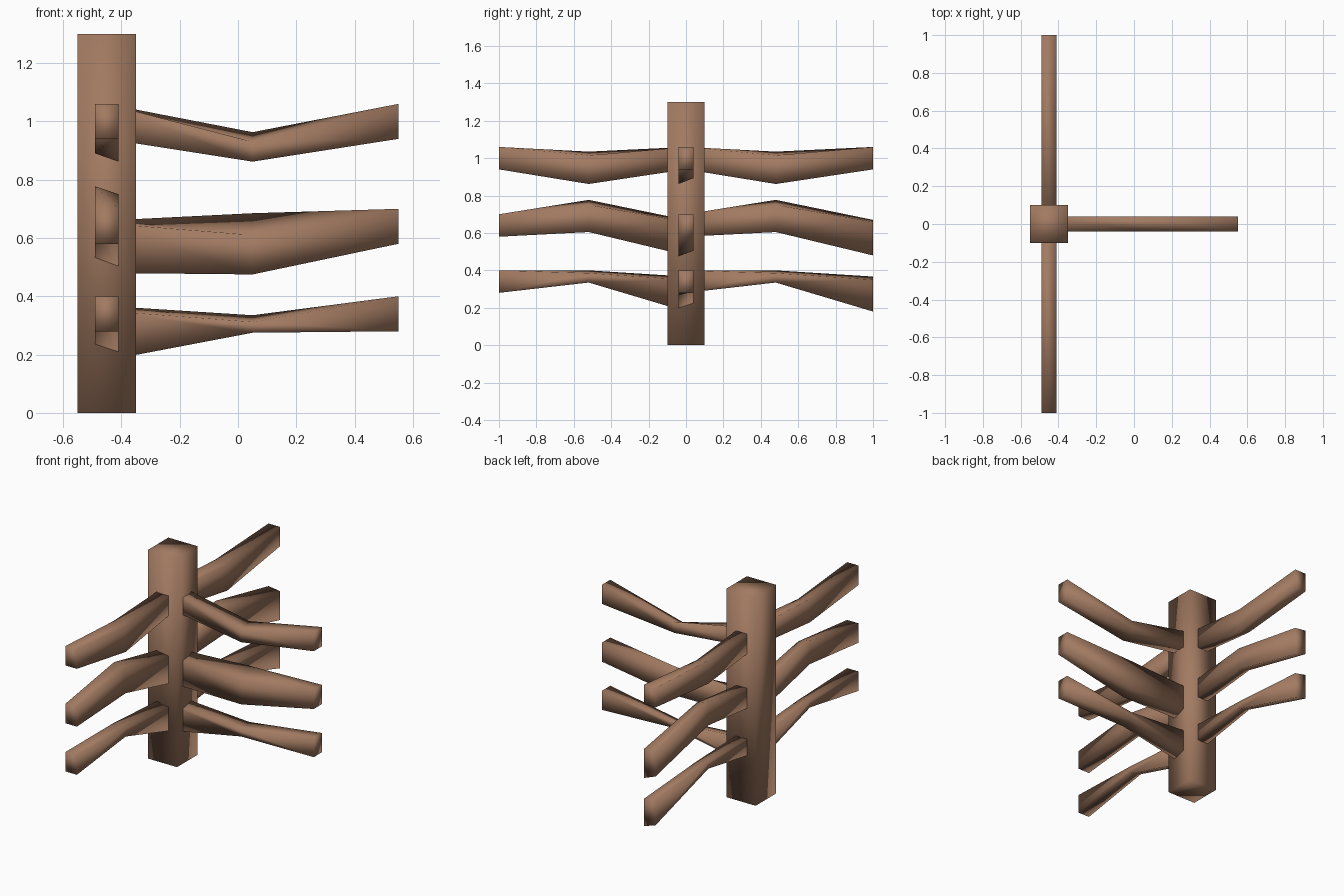
import bpy, bmesh

if "Cube" in bpy.data.objects:
    bpy.data.objects.remove(bpy.data.objects["Cube"])

wood = bpy.data.materials.new("brown wood")
wood.diffuse_color = (0.36, 0.195, 0.12, 1)
wood.use_nodes = True
wood.node_tree.nodes["Principled BSDF"].inputs["Base Color"].default_value = wood.diffuse_color

W = 0.04   # half width of a branch
CX = -0.45  # post centre in x


def loft(name, rings):
    """Closed four-sided tube through rings of four points, smooth shaded."""
    bm = bmesh.new()
    vs = [[bm.verts.new(p) for p in ring] for ring in rings]
    for a, b in zip(vs, vs[1:]):
        for i in range(4):
            j = (i + 1) % 4
            bm.faces.new((a[i], a[j], b[j], b[i]))
    bm.faces.new(vs[0][::-1])
    bm.faces.new(vs[-1])
    bmesh.ops.recalc_face_normals(bm, faces=bm.faces)
    for f in bm.faces:
        f.smooth = True
    me = bpy.data.meshes.new(name)
    bm.to_mesh(me)
    bm.free()
    me.materials.append(wood)
    ob = bpy.data.objects.new(name, me)
    bpy.context.collection.objects.link(ob)
    return ob


def side_ring(y, lt, lb, rt, rb):
    return [(CX - W, y, lb), (CX + W, y, rb), (CX + W, y, rt), (CX - W, y, lt)]


def front_ring(x, bt, bb, ft, fb):
    return [(x, -W, fb), (x, W, bb), (x, W, bt), (x, -W, ft)]


# post
loft("post", [[(CX - .1, -.1, z), (CX + .1, -.1, z), (CX + .1, .1, z), (CX - .1, .1, z)]
              for z in (0, 1.3)])

# side branches: heights (left top, left bottom, right top, right bottom) per ring
side = {
    "upper": [(1.06, .94, 1.06, .94), (1.035, .89, 1.015, .862), (1.06, .94, 1.06, .94)],
    "middle": [(.70, .58, .70, .58), (.777, .63, .75, .605), (.67, .51, .66, .48)],
    "lower": [(.40, .28, .40, .28), (.40, .36, .385, .335), (.367, .206, .35, .18)],
}
for level, rings in side.items():
    for label, start in (("front", -1.0), ("back", 0.0)):
        loft(f"{level}_{label}_branch",
             [side_ring(start + d, *r) for d, r in zip((0, .48, 1), rings)])

# right branches: heights (back top, back bottom, front top, front bottom) per ring
right = {
    "upper": [(1.06, .94, 1.06, .94), (.963, .893, .93, .862), (1.06, .94, 1.06, .94)],
    "middle": [(.66, .51, .65, .48), (.685, .505, .61, .475), (.70, .58, .70, .58)],
    "lower": [(.367, .206, .35, .18), (.335, .30, .312, .275), (.40, .28, .40, .28)],
}
for level, rings in right.items():
    loft(f"{level}_right_branch",
         [front_ring(x, *r) for x, r in zip((CX, .05, .55), rings)])
